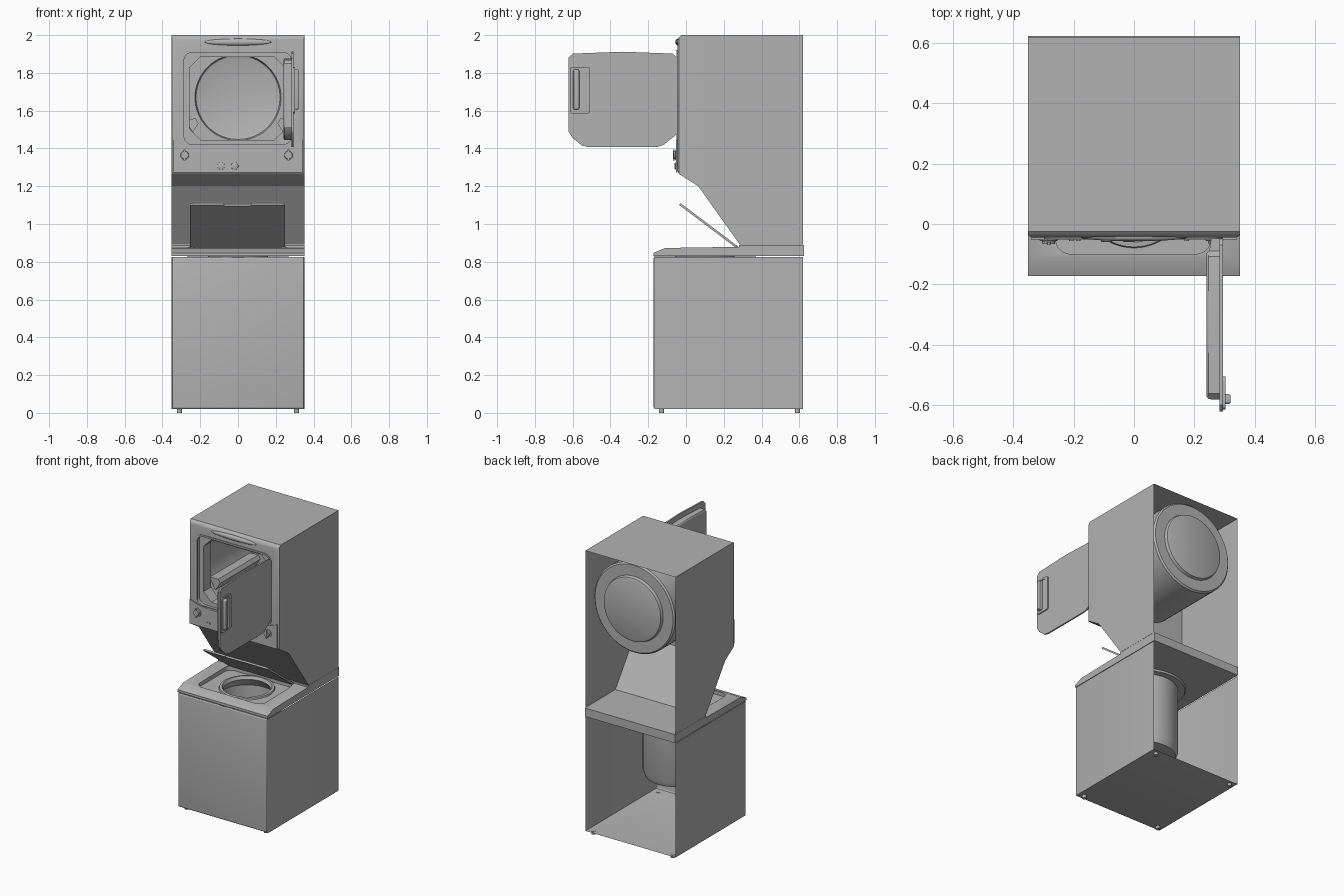
import bpy, bmesh, math
from mathutils import Vector, Matrix

if "Cube" in bpy.data.objects:
    bpy.data.objects.remove(bpy.data.objects["Cube"])

GREY = (0.45, 0.45, 0.45, 1)
mat = bpy.data.materials.new("appliance grey")
mat.use_nodes = True
mat.diffuse_color = GREY
mat.node_tree.nodes["Principled BSDF"].inputs["Base Color"].default_value = GREY

W = 0.352          # half width of the cabinets
TUB_Y = 0.10       # washer tub axis
DRUM_Z = 1.67      # dryer drum axis
parts = []


def finish(name, bm, recalc=True):
    if recalc:
        bmesh.ops.recalc_face_normals(bm, faces=bm.faces[:])
    me = bpy.data.meshes.new(name)
    bm.to_mesh(me)
    bm.free()
    me.materials.append(mat)
    ob = bpy.data.objects.new(name, me)
    bpy.context.scene.collection.objects.link(ob)
    parts.append(ob)
    return ob


def prism(name, pts, axis, a, b, drop=None, bevel=0, rule=None):
    """Extrude a 2D outline along an axis; drop faces or bevel edges by rule."""
    def place(u, v, t):
        return {"X": (t, u, v), "Y": (u, t, v), "Z": (u, v, t)}[axis]
    bm = bmesh.new()
    lo = [bm.verts.new(place(u, v, a)) for u, v in pts]
    hi = [bm.verts.new(place(u, v, b)) for u, v in pts]
    bm.faces.new(lo)
    bm.faces.new(hi[::-1])
    for i in range(len(pts)):
        j = (i + 1) % len(pts)
        bm.faces.new((lo[i], hi[i], hi[j], lo[j]))
    bmesh.ops.recalc_face_normals(bm, faces=bm.faces[:])
    if bevel:
        edges = [e for e in bm.edges if all(rule(v.co) for v in e.verts)]
        bmesh.ops.bevel(bm, geom=edges, offset=bevel, segments=3, profile=0.5, affect="EDGES")
    if drop:
        bm.normal_update()
        dead = [f for f in bm.faces if drop(f.calc_center_median(), f.normal)]
        bmesh.ops.delete(bm, geom=dead, context="FACES")
    return finish(name, bm, recalc=not drop)


def rounded(x0, x1, y0, y1, r, n=5):
    """Rectangle outline with corners of radius r (n=1 gives chamfers)."""
    out = []
    corners = ((x1 - r, y1 - r), (x0 + r, y1 - r), (x0 + r, y0 + r), (x1 - r, y0 + r))
    for k, (cx, cy) in enumerate(corners):
        for i in range(n + 1):
            t = math.pi / 2 * (k + i / n)
            out.append((cx + r * math.cos(t), cy + r * math.sin(t)))
    return out


def lathe(name, profile, centre, axis="Z", steps=64):
    """Revolve (radius, height) points about an upright or a front-to-back axis."""
    bm = bmesh.new()
    vs = [bm.verts.new((r, 0, h)) for r, h in profile]
    es = [bm.edges.new(p) for p in zip(vs, vs[1:])]
    bmesh.ops.spin(bm, geom=vs + es, cent=(0, 0, 0), axis=(0, 0, 1),
                   angle=math.tau, steps=steps)
    bmesh.ops.remove_doubles(bm, verts=bm.verts[:], dist=1e-4)
    if axis == "Y":
        bm.transform(Matrix.Rotation(-math.pi / 2, 4, "X"))
    bm.transform(Matrix.Translation(centre))
    return finish(name, bm)


def circle(cx, cy, r, n=64):
    return [(cx + r * math.cos(math.tau * i / n), cy + r * math.sin(math.tau * i / n))
            for i in range(n)]


def cut(ob, *cutters):
    for c in cutters:
        c.hide_render = True
        m = ob.modifiers.new("cut", "BOOLEAN")
        m.object, m.solver = c, "EXACT"
    bpy.context.view_layer.update()
    dg = bpy.context.evaluated_depsgraph_get()
    me = bpy.data.meshes.new_from_object(ob.evaluated_get(dg))
    ob.modifiers.clear()
    ob.data = me
    for c in cutters:
        parts.remove(c)
        bpy.data.objects.remove(c)


def open_back(c, n):
    return n.y > 0.9


# Washer cabinet: open at the back and under the deck
prism("washer_cabinet", [(-W, -0.172), (W, -0.172), (W, 0.62), (-W, 0.62)], "Z", 0.02, 0.826,
      drop=lambda c, n: n.y > 0.9 or n.z > 0.9,
      bevel=0.012, rule=lambda c: c.y < 0 and abs(c.x) > 0.3)
for side, x in (("right", -0.31), ("left", 0.31)):
    for end, y in (("front", -0.13), ("back", 0.59)):
        prism(f"{end}_{side}_foot", circle(x, y, 0.014, 16), "Z", 0, 0.022)

# Washer deck with sunken loading well
deck = prism("washer_deck", [(0.624, 0.89), (0.28, 0.89), (0.28, 0.879), (-0.11, 0.873),
                             (-0.172, 0.847), (-0.172, 0.83), (0.624, 0.83)], "X", -W, W)
cut(deck,
    prism("well_cutter", rounded(-0.26, 0.255, -0.1, 0.27, 0.05), "Z", 0.848, 1.0),
    prism("tub_cutter", circle(0, TUB_Y, 0.165), "Z", 0.7, 1.0))

# Washer tub, basket and agitator
lathe("tub_outer", [(0.27, 0.827), (0.265, 0.815), (0.22, 0.815), (0.22, 0.36),
                    (0.205, 0.32), (0, 0.32)], (0, TUB_Y, 0))
lathe("tub_ring", [(0.18, 0.846), (0.176, 0.858), (0.16, 0.86), (0.15, 0.84), (0.165, 0.82),
                   (0.195, 0.78), (0.19, 0.45), (0.15, 0.4), (0, 0.4)], (0, TUB_Y, 0))
lathe("agitator", [(0.1, 0.41), (0.05, 0.47), (0.036, 0.72), (0.026, 0.745), (0, 0.75)],
      (0, TUB_Y, 0), steps=32)

# Washer lid, hinged open and leaning forward
lid = prism("washer_lid", rounded(-0.255, 0.25, 0, 0.382, 0.02), "Z", -0.006, 0.006)
cut(lid, prism("grip_cutter", rounded(-0.075, 0.07, 0.374, 0.42, 0.006), "Z", -0.05, 0.05))
lid.data.transform(Matrix.Translation((0, 0.272, 0.876)) @
                   Matrix.Rotation(math.radians(-37), 4, "X") @
                   Matrix.Diagonal((1, -1, 1, 1)))
lid.data.flip_normals()

# Dryer cabinet with sloping lower front, open at the back
prism("dryer_cabinet", [(0.62, 0.891), (0.62, 2), (0.065, 2), (0.065, 1.2), (0.285, 0.891)],
      "X", -W, W, drop=lambda c, n: n.y > 0.9 or n.y < -0.95)

# Dryer front panel with recessed door frame
panel = prism("dryer_front_panel", [(0.065, 2), (-0.025, 2), (-0.045, 1.985),
                                    (-0.045, 1.27), (0.065, 1.2)], "X", -W, W,
              bevel=0.016, rule=lambda c: c.y < -0.04 and abs(c.x) > 0.3)
cut(panel,
    prism("frame_cutter", rounded(-0.292, 0.288, 1.415, 1.915, 0.05), "Y", -0.2, -0.015),
    prism("opening_cutter", rounded(-0.258, 0.252, 1.445, 1.885, 0.06, 1), "Y", -0.2, 0.2))
rim = prism("door_frame_rim", rounded(-0.298, 0.294, 1.409, 1.921, 0.055), "Y", -0.05, -0.04)
cut(rim, prism("rim_cutter", rounded(-0.286, 0.282, 1.421, 1.909, 0.045), "Y", -0.2, 0.2))

# Raised trim above the door
bm = bmesh.new()
bmesh.ops.create_uvsphere(bm, u_segments=32, v_segments=12, radius=1)
bm.transform(Matrix.Translation((0, -0.043, 1.963)) @ Matrix.Diagonal((0.18, 0.014, 0.018, 1)))
finish("top_trim", bm)

# Control panel plate with dipped top edge
top = [(W * 0.97 * t, 1.408 + 0.036 * t ** 4) for t in (i / 10 for i in range(10, -11, -1))]
prism("control_panel", [(-W * 0.97, 1.272), (W * 0.97, 1.272)] + top, "Y", -0.052, -0.044)

# Knobs and buttons
for side, x in (("right", -0.283), ("left", 0.267)):
    lathe(f"{side}_dial", [(0.03, -0.05), (0.03, -0.055), (0.022, -0.057), (0.02, -0.066),
                           (0, -0.066)], (x, 0, 1.365), "Y", 32)
    prism(f"{side}_dial_grip", rounded(x - 0.006, x + 0.006, 1.335, 1.395, 0.004, 2),
          "Y", -0.07, -0.06)
for i, x in enumerate((-0.09, -0.018)):
    lathe(f"button_{i + 1}", [(0.02, -0.05), (0.019, -0.058), (0.015, -0.06), (0, -0.06)],
          (x, 0, 1.307), "Y", 32)
for i, x in enumerate((-0.208, -0.185, 0.175)):
    prism(f"indicator_{i + 1}", circle(x, 1.312, 0.007, 16), "Y", -0.056, -0.05)

# Dryer drum with stepped back and three baffles
lathe("dryer_drum", [(0.3, 0.06), (0.315, 0.075), (0.315, 0.57), (0.305, 0.58), (0.228, 0.58),
                     (0.222, 0.6), (0.21, 0.605), (0, 0.605)], (0, 0, DRUM_Z), "Y")
for i, a in enumerate((-150, -30, 90)):
    baffle = prism(f"drum_baffle_{i + 1}", [(0.31, -0.045), (0.31, 0.045), (0.25, 0.015),
                                            (0.25, -0.015)], "Y", 0.1, 0.55)
    baffle.data.transform(Matrix.Translation((0, 0, DRUM_Z)) @
                          Matrix.Rotation(math.radians(-a), 4, "Y"))

# Dryer door, swung fully open
outline = [(-0.622, 1.49), (-0.6, 1.455), (-0.55, 1.415), (-0.52, 1.408), (-0.15, 1.408),
           (-0.12, 1.418), (-0.055, 1.47), (-0.047, 1.49), (-0.047, 1.88), (-0.07, 1.902),
           (-0.335, 1.912), (-0.6, 1.902), (-0.622, 1.88)]
prism("door_panel", outline, "X", 0.284, 0.295)
mid = Vector((-0.335, 1.665))
inner = [mid + (Vector(p) - mid) * 0.86 for p in outline]
prism("door_inner", inner, "X", 0.24, 0.286, bevel=0.014, rule=lambda c: c.x < 0.25)
for i, z in enumerate((1.5, 1.83)):
    prism(f"door_hinge_{i + 1}", [(0.25, -0.09), (0.292, -0.09), (0.292, -0.01), (0.262, -0.01)],
          "Z", z - 0.025, z + 0.025)

# Door handle
frame = prism("handle_frame", rounded(-0.615, -0.507, 1.585, 1.832, 0.015), "X", 0.292, 0.303)
cut(frame, prism("handle_cutter", rounded(-0.6, -0.535, 1.602, 1.822, 0.008), "X", 0.298, 0.4))
prism("handle_grip", rounded(-0.597, -0.565, 1.606, 1.818, 0.008), "X", 0.296, 0.321,
      bevel=0.006, rule=lambda c: c.x > 0.31)

# Smooth curved surfaces, keep crisp edges
bpy.ops.object.select_all(action="DESELECT")
for ob in parts:
    ob.select_set(True)
bpy.context.view_layer.objects.active = parts[0]
bpy.ops.object.shade_smooth_by_angle(angle=math.radians(30))
